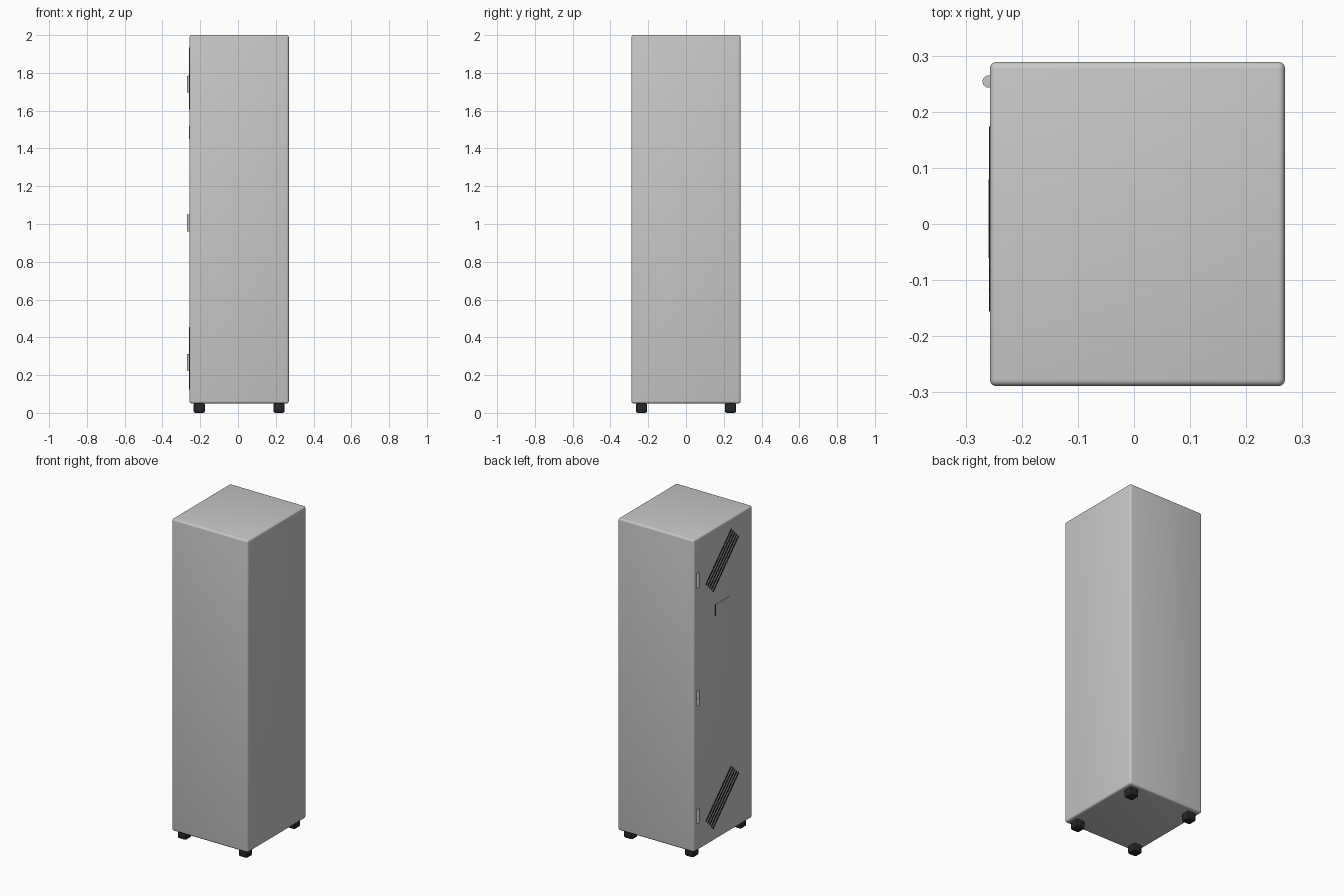
import bpy
import math

if "Cube" in bpy.data.objects:
    bpy.data.objects.remove(bpy.data.objects["Cube"], do_unlink=True)


def material(name, value):
    m = bpy.data.materials.new(name)
    m.use_nodes = True
    col = (value, value, value, 1)
    m.diffuse_color = col
    m.node_tree.nodes["Principled BSDF"].inputs["Base Color"].default_value = col
    return m


GREY = material("light grey", 0.58)
BLACK = material("black", 0.02)


def finish(ob, name, mat, bevel=0, segments=3):
    ob.name = name
    ob.data.materials.append(mat)
    if bevel:
        b = ob.modifiers.new("rounded edges", "BEVEL")
        b.width = bevel
        b.segments = segments
        bpy.ops.object.modifier_apply(modifier=b.name)
        bpy.ops.object.shade_smooth_by_angle(angle=math.radians(35))
    return ob


def box(name, loc, size, mat, bevel=0, segments=3, tilt=0):
    bpy.ops.mesh.primitive_cube_add(size=1, location=loc)
    ob = bpy.context.object
    ob.scale = size
    bpy.ops.object.transform_apply(location=False, rotation=False, scale=True)
    ob.rotation_euler.x = tilt
    return finish(ob, name, mat, bevel, segments)


def cylinder(name, loc, radius, depth, mat):
    bpy.ops.mesh.primitive_cylinder_add(vertices=20, radius=radius, depth=depth, location=loc)
    ob = bpy.context.object
    finish(ob, name, mat)
    bpy.ops.object.shade_smooth_by_angle(angle=math.radians(35))
    return ob


CENTRE_X = 0.006
SIDE_X = -0.257          # plane of the door side

# Tall cabinet body
box("cabinet_body", (CENTRE_X, 0, 1.025), (0.526, 0.578, 1.95), GREY, 0.012, 4)

# Four feet
for sx, side in ((-1, "right"), (1, "left")):
    for sy, end in ((-1, "front"), (1, "back")):
        box(f"foot_{end}_{side}", (CENTRE_X + sx * 0.211, sy * 0.236, 0.026),
            (0.06, 0.06, 0.052), BLACK, 0.01, 2)

# Door hinges, each of two knuckles on a pin
for z, place in ((0.268, "lower"), (1.005, "middle"), (1.74, "upper")):
    cylinder(f"hinge_pin_{place}", (SIDE_X - 0.002, 0.254, z), 0.007, 0.09, GREY)
    for s, half in ((-1, "bottom"), (1, "top")):
        cylinder(f"hinge_knuckle_{place}_{half}", (SIDE_X - 0.002, 0.254, z + s * 0.0228),
                 0.011, 0.044, GREY)

# Slanted vent slots in two groups
STEP = 0.0245
for z, place in ((1.77, "upper"), (0.29, "lower")):
    for i in range(5):
        d = (i - 2) * STEP * math.sqrt(0.5)
        box(f"vent_slot_{place}_{i + 1}", (SIDE_X, 0.009 + d, z + d),
            (0.003, 0.011, 0.358), BLACK, tilt=math.radians(45))

# Door latch plate with its dark finger gap
box("latch_plate", (SIDE_X, 0.006, 1.485), (0.005, 0.134, 0.07), GREY)
box("latch_gap", (SIDE_X, 0.076, 1.485), (0.004, 0.006, 0.07), BLACK)
